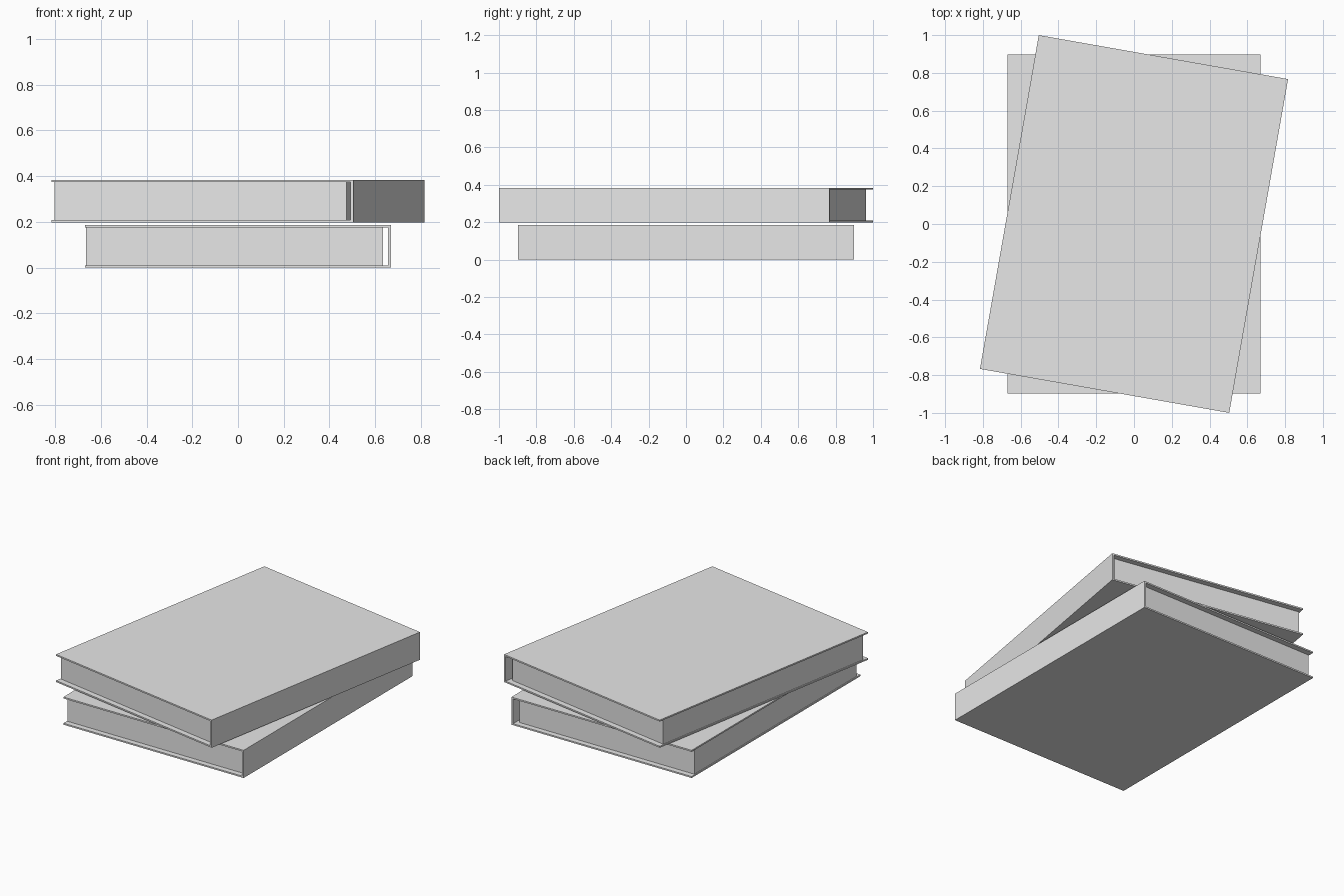
import bpy, bmesh, math

if "Cube" in bpy.data.objects:
    bpy.data.objects.remove(bpy.data.objects["Cube"])

grey = bpy.data.materials.new("plain_grey")
grey.use_nodes = True
grey.diffuse_color = (0.8, 0.8, 0.8, 1)
grey.node_tree.nodes["Principled BSDF"].inputs["Base Color"].default_value = grey.diffuse_color

HALF_W, HALF_L, THICK = 0.67, 0.897, 0.186
BOARD, SPINE = 0.01, 0.013


def extrude_profile(name, profile, half_length, z, turn):
    """Extrude an x-z outline along y, then place it in the stack."""
    bm = bmesh.new()
    face = bm.faces.new([bm.verts.new((x, -half_length, h)) for x, h in profile])
    geom = bmesh.ops.extrude_face_region(bm, geom=[face])["geom"]
    moved = [v for v in geom if isinstance(v, bmesh.types.BMVert)]
    bmesh.ops.translate(bm, verts=moved, vec=(0, 2 * half_length, 0))
    bmesh.ops.recalc_face_normals(bm, faces=bm.faces)
    mesh = bpy.data.meshes.new(name)
    bm.to_mesh(mesh)
    bm.free()
    mesh.materials.append(grey)
    obj = bpy.data.objects.new(name, mesh)
    obj.location.z = z
    obj.rotation_euler.z = turn
    bpy.context.collection.objects.link(obj)


def book(name, z, turn):
    # Cover: two boards joined by a spine on the +x side
    inner, top = HALF_W - SPINE, THICK - BOARD
    cover = [(-HALF_W, 0), (HALF_W, 0), (HALF_W, THICK), (-HALF_W, THICK),
             (-HALF_W, top), (inner, top), (inner, BOARD), (-HALF_W, BOARD)]
    extrude_profile(name + "_cover", cover, HALF_L, z, turn)

    # Page block: inset from the boards, with a hollow behind the spine
    left, right = -0.664, 0.634
    pages = [(left, BOARD), (right, BOARD), (right, top), (left, top)]
    extrude_profile(name + "_pages", pages, 0.86, z, turn)


book("lower_book", 0, 0)
book("upper_book", 0.198, math.radians(-10))
